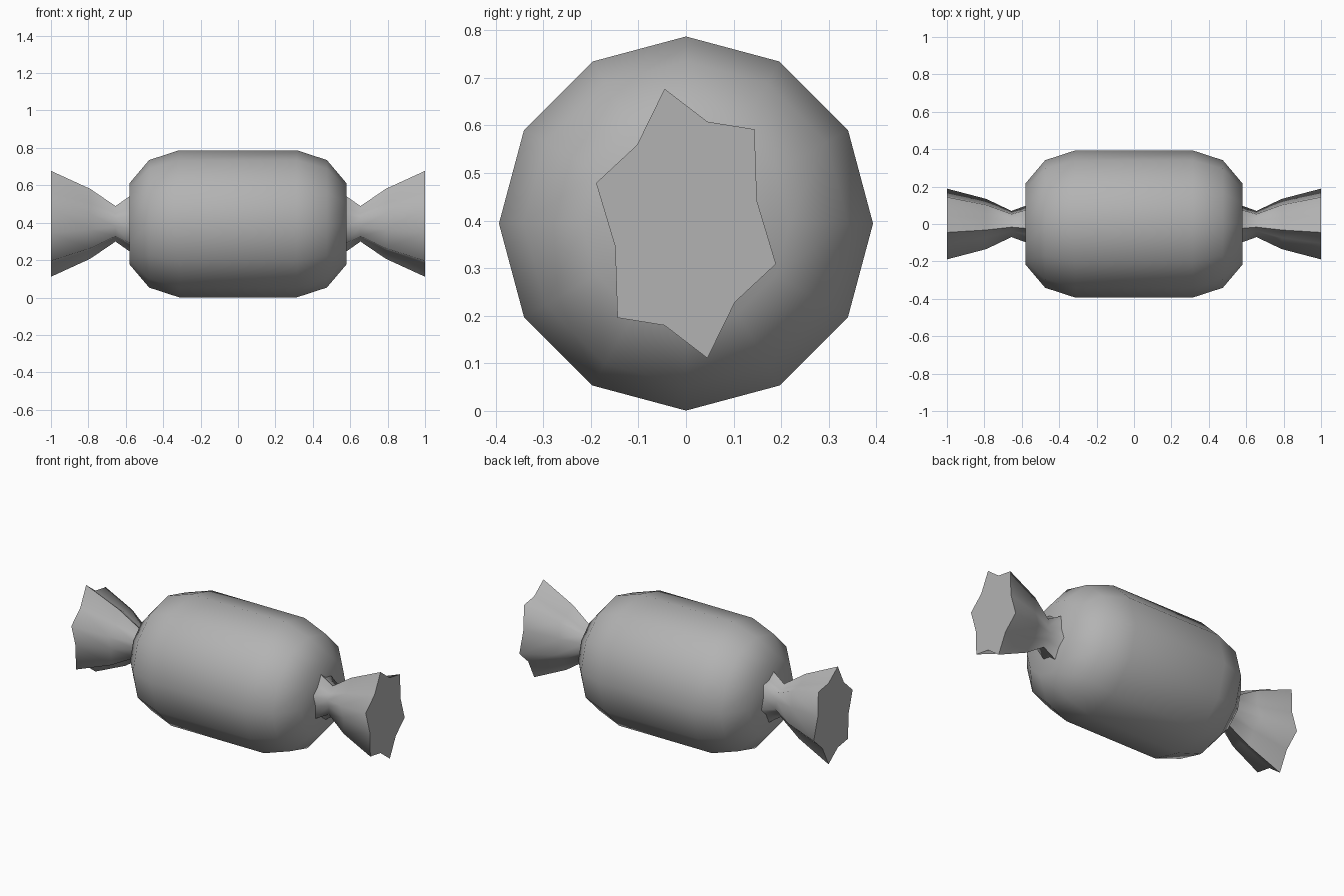
import bpy
import bmesh
from math import sin, cos, pi, radians

CENTRE_Z = 0.394

old = bpy.data.objects.get("Cube")
if old:
    bpy.data.objects.remove(old, do_unlink=True)

grey = bpy.data.materials.new("wrapper grey")
grey.use_nodes = True
grey.diffuse_color = (0.45, 0.45, 0.45, 1)
grey.node_tree.nodes["Principled BSDF"].inputs["Base Color"].default_value = grey.diffuse_color


def loft(name, outline, rings):
    """Skin a (y, z) outline along x; each ring is (x, y scale, z scale)."""
    bm = bmesh.new()
    loops = [[bm.verts.new((x, y * sy, z * sz + CENTRE_Z)) for y, z in outline]
             for x, sy, sz in rings]
    n = len(outline)
    for a, b in zip(loops, loops[1:]):
        for i in range(n):
            j = (i + 1) % n
            bm.faces.new((a[i], a[j], b[j], b[i]))
    bm.faces.new(loops[0])
    bm.faces.new(loops[-1])
    bmesh.ops.recalc_face_normals(bm, faces=bm.faces[:])
    mesh = bpy.data.meshes.new(name)
    bm.to_mesh(mesh)
    bm.free()
    mesh.materials.append(grey)
    obj = bpy.data.objects.new(name, mesh)
    bpy.context.collection.objects.link(obj)
    bpy.ops.object.select_all(action="DESELECT")
    obj.select_set(True)
    bpy.context.view_layer.objects.active = obj
    bpy.ops.object.shade_smooth_by_angle(angle=radians(85))
    return obj


# Barrel-shaped sweet with chamfered ends
circle = [(sin(i * pi / 6), cos(i * pi / 6)) for i in range(12)]
half = [(0.315, 0.393), (0.475, 0.341), (0.58, 0.217)]
profile = [(-x, r) for x, r in reversed(half)] + half
loft("candy_body", circle, [(x, r, r) for x, r in profile])

# Pleated wrapper ends: half the crumpled outline, repeated by half a turn
pleats = [(-0.045, 0.283), (0.045, 0.214), (0.144, 0.198),
          (0.149, 0.048), (0.189, -0.085), (0.103, -0.165)]
pleats += [(-y, -z) for y, z in pleats]
for name, side in (("left_twist", 1), ("right_twist", -1)):
    loft(name, pleats, [(side * x, sy, sz) for x, sy, sz in (
        (0.572, 0.53, 0.54), (0.655, 0.37, 0.335),
        (0.79, 0.71, 0.66), (1.0, 1.0, 1.0))])
